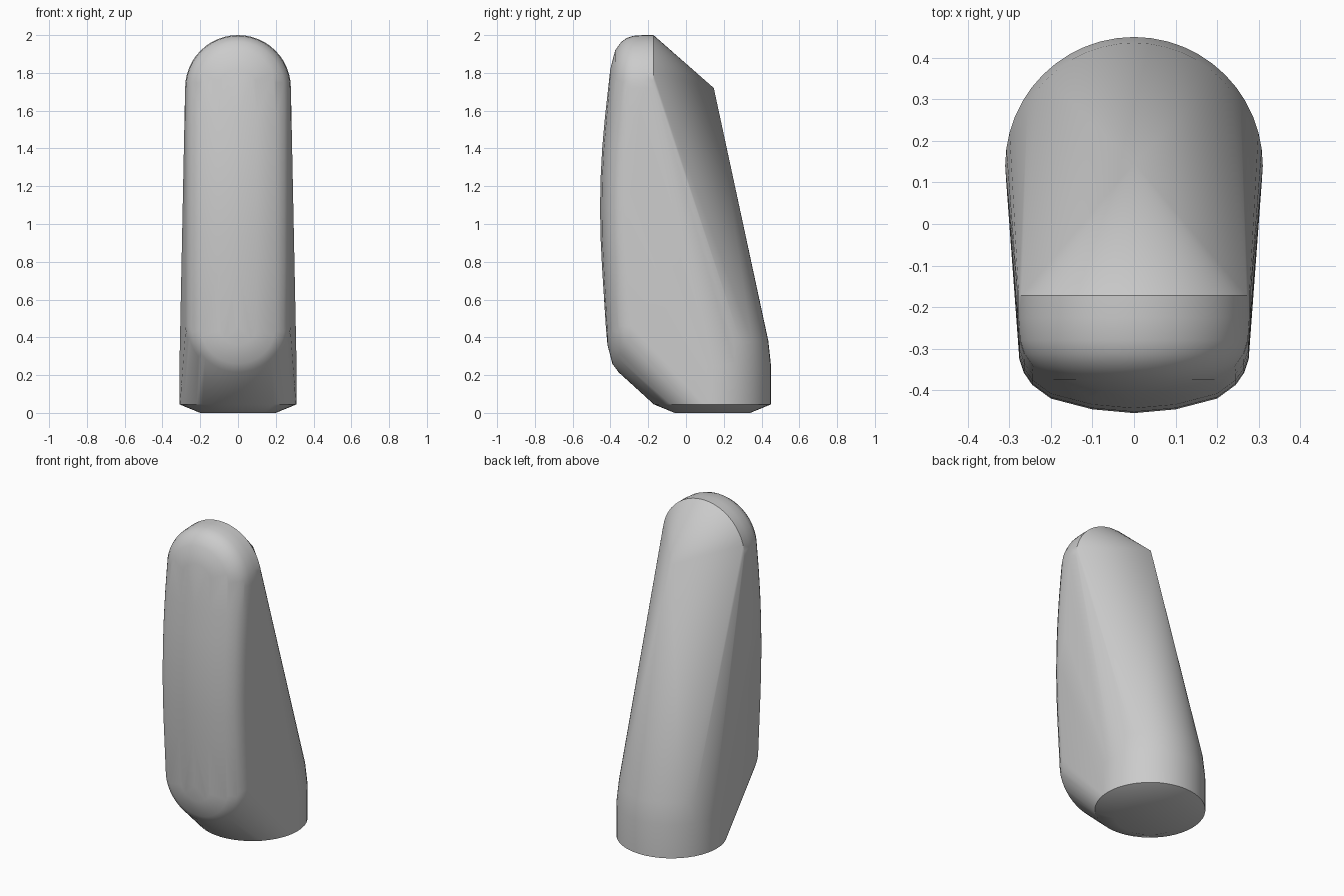
import bpy, bmesh, math

cube = bpy.data.objects.get("Cube")
if cube:
    bpy.data.objects.remove(cube, do_unlink=True)

BASE_Y = 0.14           # centre of the round foot
LOW, HIGH = 0.46, 1.72  # centres of the pad's end arcs
bm = bmesh.new()


def ring(radius, z, count=48):
    """Horizontal circle around the foot axis."""
    for i in range(count):
        a = math.tau * i / count
        bm.verts.new((radius * math.cos(a), BASE_Y + radius * math.sin(a), z))


def arc(radius, y, z, start, count=24):
    """Upright half circle."""
    for i in range(count + 1):
        a = start + math.pi * i / count
        bm.verts.new((radius * math.cos(a), y, z + radius * math.sin(a)))


# Foot: chamfered bottom, upright wall, slight rounding at the back
for radius, z in ((0.20, 0), (0.31, 0.045), (0.31, 0.25), (0.296, 0.38)):
    ring(radius, z)

# Front pad: nested capsule outlines, bulging forward at mid height
for radius, y in ((0.28, -0.27), (0.276, -0.325), (0.265, -0.358), (0.245, -0.387),
                  (0.2, -0.42), (0.1, -0.446), (0.0, -0.455)):
    def bulge(z):
        return y + 0.11 * (z - 1.08) ** 2

    arc(radius, bulge(HIGH), HIGH, 0)
    arc(radius, bulge(LOW) - 0.012, LOW, math.pi)
    for k in range(1, 8):
        z = LOW + (HIGH - LOW) * k / 8
        for side in (-1, 1):
            bm.verts.new((side * radius, bulge(z), z))

# Crown rim and the point at the back where the slopes meet
arc(0.28, -0.172, HIGH, 0)
bm.verts.new((0, 0.147, HIGH))

# Stretch one taut skin over all the outlines
bmesh.ops.remove_doubles(bm, verts=bm.verts, dist=0.0005)
hull = bmesh.ops.convex_hull(bm, input=bm.verts)
spare = {v for v in hull["geom_interior"] + hull["geom_unused"]
         if isinstance(v, bmesh.types.BMVert)}
bmesh.ops.delete(bm, geom=list(spare), context='VERTS')
bmesh.ops.dissolve_limit(bm, angle_limit=0.002, verts=bm.verts, edges=bm.edges)
bmesh.ops.recalc_face_normals(bm, faces=bm.faces)

mesh = bpy.data.meshes.new("body")
bm.to_mesh(mesh)
bm.free()
body = bpy.data.objects.new("body", mesh)
bpy.context.collection.objects.link(body)

# Plain grey material
grey = bpy.data.materials.new("plain grey")
grey.use_nodes = True
grey.diffuse_color = (0.6, 0.6, 0.6, 1)
grey.node_tree.nodes["Principled BSDF"].inputs["Base Color"].default_value = grey.diffuse_color
mesh.materials.append(grey)

bpy.ops.object.select_all(action='DESELECT')
body.select_set(True)
bpy.context.view_layer.objects.active = body
bpy.ops.object.shade_smooth_by_angle(angle=math.radians(30))
